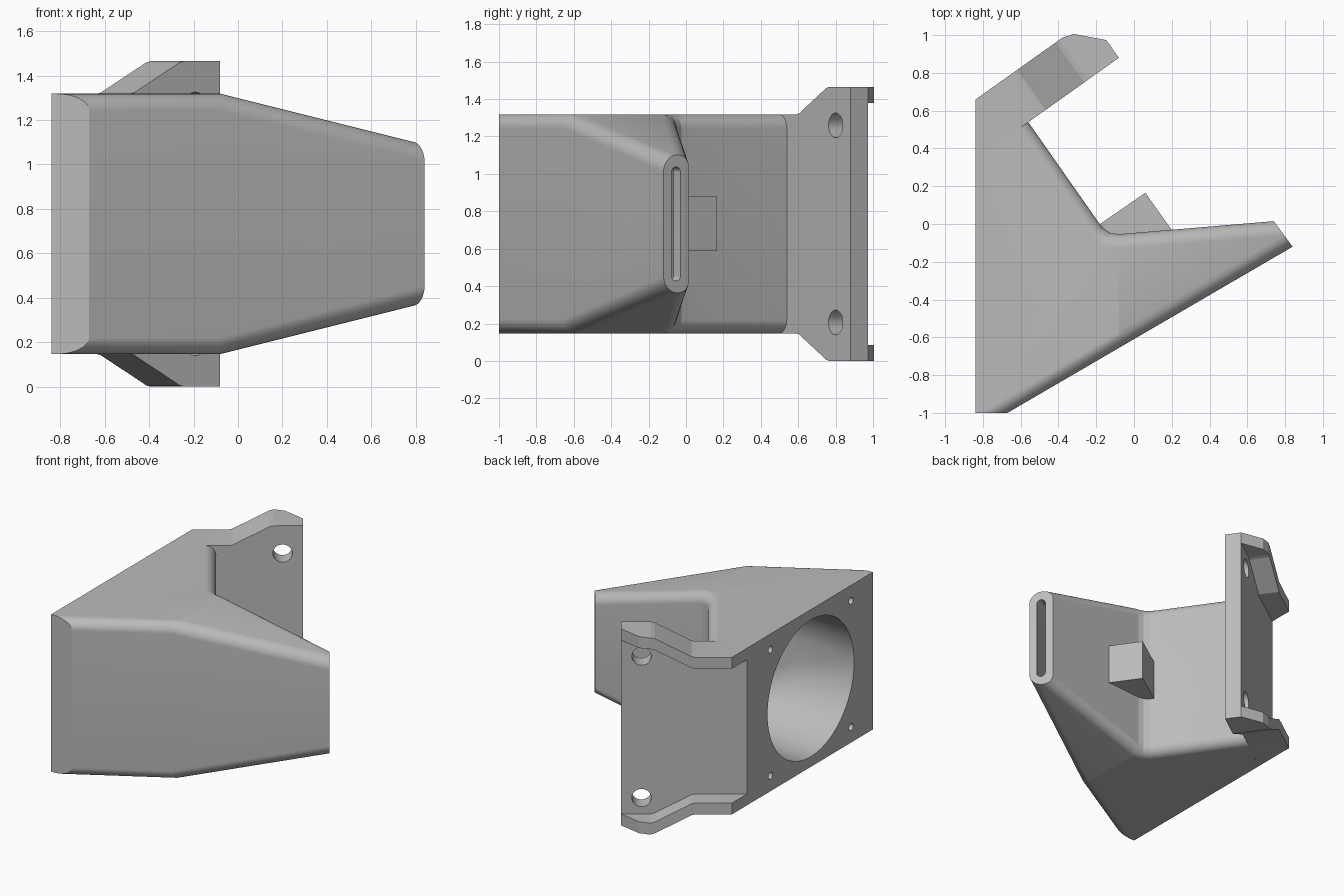
import bpy, bmesh
from math import sin, cos, pi, radians, copysign
from mathutils import Vector

if "Cube" in bpy.data.objects:
    bpy.data.objects.remove(bpy.data.objects["Cube"])

MID = 0.7325          # height of the mirror plane
FAN_X = -0.84         # plane of the fan opening

grey = bpy.data.materials.new("plain grey")
grey.use_nodes = True
grey.diffuse_color = (0.5, 0.5, 0.5, 1)
grey.node_tree.nodes["Principled BSDF"].inputs["Base Color"].default_value = (0.5, 0.5, 0.5, 1)


def loft(rings):
    """Closed bmesh through rings of equal length."""
    bm = bmesh.new()
    vs = [[bm.verts.new(p) for p in r] for r in rings]
    n = len(vs[0])
    for a, b in zip(vs, vs[1:]):
        for i in range(n):
            j = (i + 1) % n
            bm.faces.new((a[i], a[j], b[j], b[i]))
    bm.faces.new(vs[0][::-1])
    bm.faces.new(vs[-1])
    return bm, vs


def finish(name, bm):
    bmesh.ops.recalc_face_normals(bm, faces=bm.faces)
    mesh = bpy.data.meshes.new(name)
    bm.to_mesh(mesh)
    bm.free()
    mesh.materials.append(grey)
    ob = bpy.data.objects.new(name, mesh)
    bpy.context.collection.objects.link(ob)
    return ob


def activate(ob):
    bpy.ops.object.select_all(action='DESELECT')
    ob.select_set(True)
    bpy.context.view_layer.objects.active = ob


def cut(target, cutter):
    activate(target)
    mod = target.modifiers.new("cut", 'BOOLEAN')
    mod.operation = 'DIFFERENCE'
    mod.solver = 'EXACT'
    mod.object = cutter
    bpy.ops.object.modifier_apply(modifier=mod.name)
    bpy.data.objects.remove(cutter)


def rod(center, axis, radius, length):
    """Cylinder cutter along an axis."""
    bm = bmesh.new()
    bmesh.ops.create_cone(bm, cap_ends=True, segments=32, radius1=radius,
                          radius2=radius, depth=length)
    ob = finish("hole_cutter", bm)
    ob.matrix_world = Vector(axis).to_track_quat('Z', 'Y').to_matrix().to_4x4()
    ob.location = center
    bpy.context.view_layer.update()
    return ob


# Duct body: plan outline, tapering in height towards the nozzle
outline = [(FAN_X, -1), (-0.67, -1), (-0.08, -0.656), (0.84, -0.12), (0.74, 0.015),
           (-0.08, -0.055), (-0.125, -0.047), (-0.16, -0.025), (-0.19, 0.012),
           (-0.56, 0.54), (FAN_X, 0.34)]
ROUNDED = (1, 2, 4, 5, 6, 7, 8)   # outline edges with a fillet above and below


def half_height(x):
    return 0.586 - max(0, x + 0.08) * 0.25


bm, rings = loft([[(x, y, MID + side * half_height(x)) for x, y in outline]
                  for side in (-1, 1)])
edges = []
for r in rings:
    bmesh.ops.connect_verts(bm, verts=[r[2], r[5]])
    edges += [bm.edges.get((r[i], r[i + 1])) for i in ROUNDED]
bmesh.ops.recalc_face_normals(bm, faces=bm.faces)
bmesh.ops.bevel(bm, geom=edges, offset=0.075, offset_type='OFFSET', segments=10,
                profile=0.5, affect='EDGES', clamp_overlap=False)
body = finish("duct_body", bm)

# Air passage: round fan opening blending into a narrow slot
passage = [  # x, y, half width, half height, turn
    (-0.9, -0.27, 0.51, 0.51, 0), (-0.8, -0.27, 0.51, 0.51, 0),
    (-0.4, -0.29, 0.43, 0.5, 0), (-0.08, -0.345, 0.22, 0.47, 0),
    (0.4, -0.2, 0.11, 0.4, 10), (0.74, -0.09, 0.03, 0.305, 36),
    (0.86, -0.003, 0.03, 0.305, 36)]
N = 64
sections = []
for x, y, hw, hh, turn in passage:
    ring = []
    for k in range(N):
        a = 2 * pi * (k + 0.5) / N
        w = hw * cos(a)
        h = hw * sin(a) + copysign(hh - hw, sin(a))
        t = radians(turn)
        ring.append((x - w * sin(t), y + w * cos(t), MID + h))
    sections.append(ring)
cut(body, finish("passage_cutter", loft(sections)[0]))

# Fan screw holes
for sy in (-1, 1):
    for sz in (-1, 1):
        cut(body, rod((FAN_X, -0.27 + sy * 0.475, MID + sz * 0.47), (1, 0, 0), 0.026, 0.16))

# Mounting bracket: s runs along the plate, d through its thickness
ALONG = Vector((-0.815, -0.58, 0))
OUT = Vector((-0.58, 0.815, 0))


def at(s, d, z):
    return Vector((-0.08, 0.88, z)) + ALONG * s + OUT * d


def bracket_solid(start, drop, d0, d1):
    upper = [(start, 1.465), (0.2, 1.465), (0.225, 1.459), (0.25, 1.445),
             (0.45, 1.337), (0.475, 1.323), (0.5, 1.318), (1.2, 1.318)]
    upper = [(s, z - drop) for s, z in upper]
    full = upper + [(s, 2 * MID - z) for s, z in reversed(upper)]
    return loft([[at(s, d, z) for s, z in full] for d in (d0, d1)])[0]


bm = bracket_solid(0, 0, 0, 0.26)
trims = [(Vector((FAN_X, 0, 0)), Vector((-1, 0, 0))),
         (at(0, 0.115, 0), OUT * 0.12 - ALONG * 0.125),
         (at(0.12, 0.24, 0), OUT * 0.06 - ALONG * 0.02)]
for point, normal in trims:
    res = bmesh.ops.bisect_plane(bm, geom=bm.verts[:] + bm.edges[:] + bm.faces[:],
                                 plane_co=point, plane_no=normal, clear_outer=True)
    rim = [e for e in res["geom_cut"] if isinstance(e, bmesh.types.BMEdge)]
    bmesh.ops.holes_fill(bm, edges=rim)
bracket = finish("mounting_bracket", bm)
cut(bracket, finish("recess_cutter", bracket_solid(-0.2, 0.085, 0.115, 0.4)))
for side in (-1, 1):
    cut(bracket, rod(at(0.138, 0.05, MID + side * 0.527), OUT, 0.066, 0.4))

# Small locating block behind the duct
block_plan = [(-0.18, 0.0), (0.06, 0.165), (0.2, -0.032), (0.15, -0.06), (-0.1, -0.08)]
block = finish("locating_block", loft([[(x, y, z) for x, y in block_plan]
                                       for z in (0.587, 0.88)])[0])

for ob in (body, bracket, block):
    activate(ob)
    bpy.ops.object.shade_smooth_by_angle(angle=radians(13))
